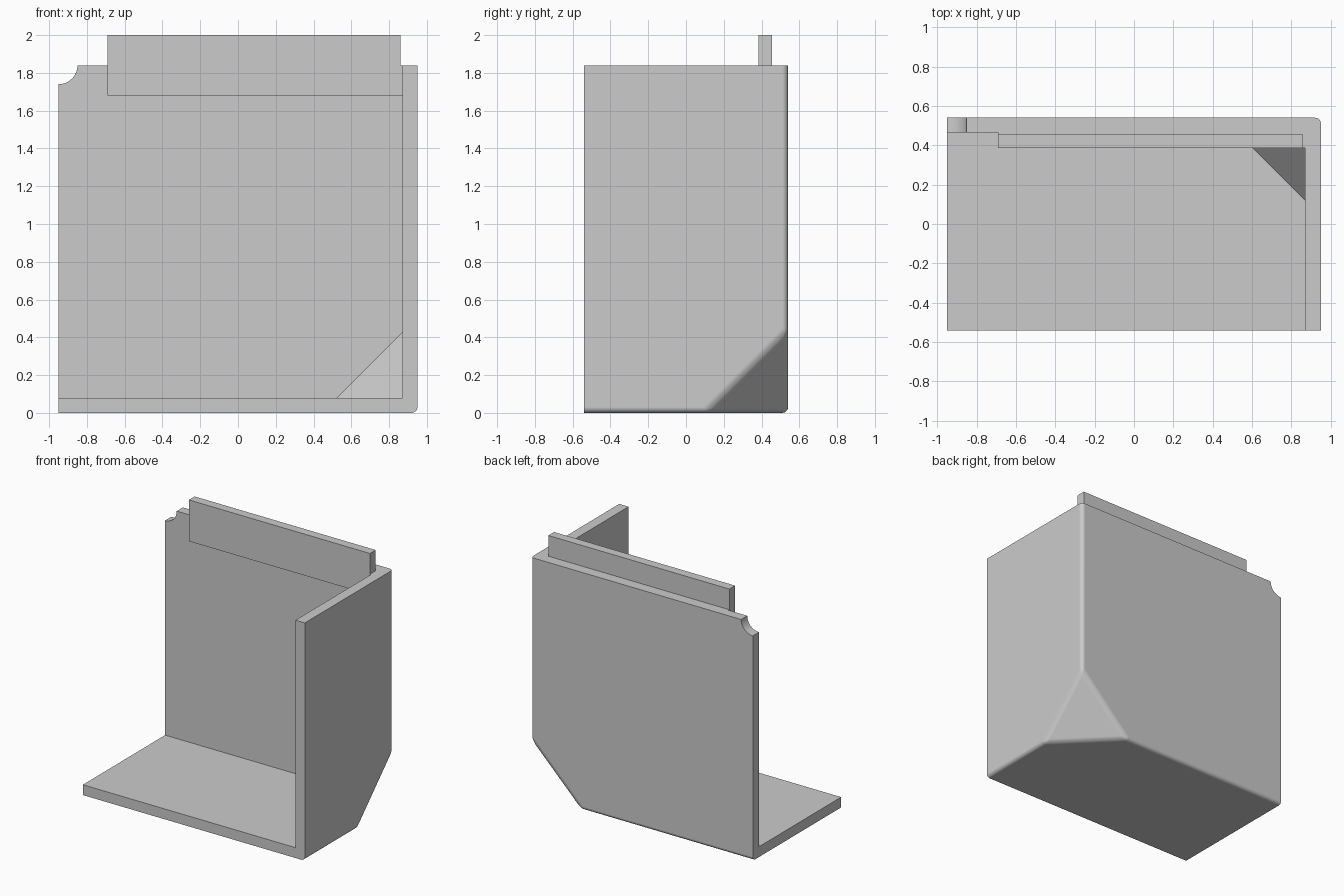
import bpy, bmesh, math
from mathutils import Vector

cube = bpy.data.objects.get("Cube")
if cube:
    bpy.data.objects.remove(cube, do_unlink=True)

grey = bpy.data.materials.new("plain_grey")
grey.use_nodes = True
colour = (0.6, 0.6, 0.6, 1)
grey.diffuse_color = colour
grey.node_tree.nodes["Principled BSDF"].inputs["Base Color"].default_value = colour


def make_object(name, bm):
    mesh = bpy.data.meshes.new(name)
    bmesh.ops.recalc_face_normals(bm, faces=bm.faces)
    bm.to_mesh(mesh)
    bm.free()
    mesh.materials.append(grey)
    obj = bpy.data.objects.new(name, mesh)
    bpy.context.collection.objects.link(obj)
    return obj


def box(lo, hi):
    bm = bmesh.new()
    bmesh.ops.create_cube(bm, size=1)
    lo, hi = Vector(lo), Vector(hi)
    for v in bm.verts:
        v.co = (lo + hi) / 2 + v.co * (hi - lo)
    return bm


def cut_corner(bm, reach):
    """Slice off the lower back left corner along x + y - z = reach."""
    bmesh.ops.bisect_plane(bm, geom=bm.verts[:] + bm.edges[:] + bm.faces[:],
                           plane_co=(reach, 0, 0), plane_no=(1, 1, -1), clear_outer=True)
    bmesh.ops.holes_fill(bm, edges=[e for e in bm.edges if e.is_boundary])
    bmesh.ops.recalc_face_normals(bm, faces=bm.faces)


def apply_boolean(obj, cutter):
    cutter.hide_render = True
    mod = obj.modifiers.new("cut", "BOOLEAN")
    mod.operation = "DIFFERENCE"
    mod.solver = "EXACT"
    mod.object = cutter
    bpy.context.view_layer.objects.active = obj
    bpy.ops.object.modifier_apply(modifier=mod.name)
    bpy.data.objects.remove(cutter, do_unlink=True)


# Outer shell: block with a sliced corner and rounded outer edges
bm = box((-0.95, -0.54, 0), (0.95, 0.54, 1.84))
cut_corner(bm, 1.055)


def is_outer(face):
    return face.normal.dot(Vector((1, 1, -1))) > 0.5


edges = [e for e in bm.edges if all(is_outer(f) for f in e.link_faces)]
bmesh.ops.bevel(bm, geom=edges, offset=0.03, segments=5, profile=0.5,
                affect="EDGES", clamp_overlap=True)
shell = make_object("corner_shell", bm)

# Hollow that leaves the floor, back wall, side wall and sloped corner
bm = box((-2, -2, 0.08), (0.87, 0.465, 3))
cut_corner(bm, 0.91)
apply_boolean(shell, make_object("hollow_cutter", bm))

# Round notch in the upper corner of the back wall
bm = bmesh.new()
bmesh.ops.create_cone(bm, cap_ends=True, segments=64, radius1=0.1, radius2=0.1, depth=0.4)
notch = make_object("notch_cutter", bm)
notch.rotation_euler.x = math.pi / 2
notch.location = (-0.95, 0.5, 1.84)
bpy.context.view_layer.update()
apply_boolean(shell, notch)

# Smooth the rounded edges only
bpy.ops.object.select_all(action="DESELECT")
shell.select_set(True)
bpy.context.view_layer.objects.active = shell
bpy.ops.object.shade_smooth_by_angle(angle=math.radians(30))
weighted = shell.modifiers.new("weighted", "WEIGHTED_NORMAL")
weighted.keep_sharp = True

# Locating tab: joined to the walls below the rim, with a small clearance above it
make_object("tab_base", box((-0.69, 0.385, 1.68), (0.87, 0.465, 1.84)))
make_object("tab_top", box((-0.69, 0.385, 1.84), (0.86, 0.455, 2.0)))
